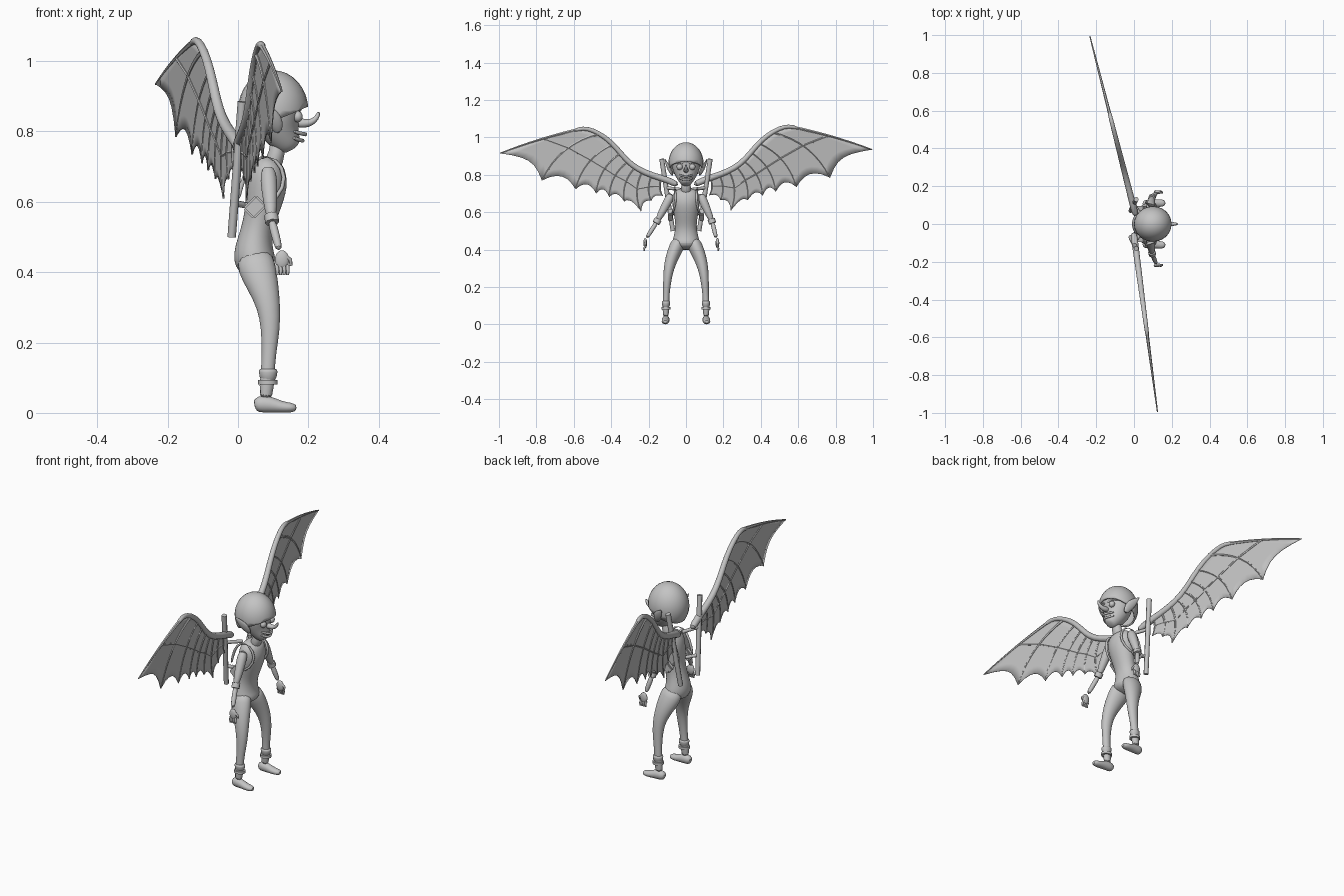
import bpy, bmesh, math
from mathutils import Vector, Matrix

if "Cube" in bpy.data.objects:
    bpy.data.objects.remove(bpy.data.objects["Cube"])

grey = bpy.data.materials.new("plain_grey")
grey.use_nodes = True
grey.diffuse_color = (0.55, 0.55, 0.55, 1)
grey.node_tree.nodes["Principled BSDF"].inputs["Base Color"].default_value = (0.55, 0.55, 0.55, 1)


def finish(bm, name, subsurf=0, solid=0, angle=50):
    bmesh.ops.recalc_face_normals(bm, faces=bm.faces)
    mesh = bpy.data.meshes.new(name)
    bm.to_mesh(mesh)
    bm.free()
    mesh.materials.append(grey)
    obj = bpy.data.objects.new(name, mesh)
    bpy.context.collection.objects.link(obj)
    if solid:
        mod = obj.modifiers.new("thickness", "SOLIDIFY")
        mod.thickness, mod.offset = solid, 0
    if subsurf:
        mod = obj.modifiers.new("smooth", "SUBSURF")
        mod.levels = mod.render_levels = subsurf
    bpy.ops.object.select_all(action='DESELECT')
    obj.select_set(True)
    bpy.context.view_layer.objects.active = obj
    bpy.ops.object.shade_smooth_by_angle(angle=math.radians(angle))
    return obj


def loft(name, sections, ref=(0, 1, 0), sides=12, subsurf=1):
    """Skin elliptical rings; each section is (centre, depth radius, width radius)."""
    bm = bmesh.new()
    centres = [Vector(s[0]) for s in sections]
    rings = []
    for i, (_, depth, width) in enumerate(sections):
        t = (centres[min(i + 1, len(centres) - 1)] - centres[max(i - 1, 0)]).normalized()
        a = Vector(ref)
        a = (a - t * a.dot(t)).normalized()
        b = a.cross(t)
        ring = []
        for k in range(sides):
            ang = math.tau * k / sides
            ring.append(bm.verts.new(centres[i] + a * width * math.cos(ang) + b * depth * math.sin(ang)))
        rings.append(ring)
    for lo, hi in zip(rings, rings[1:]):
        for k in range(sides):
            n = (k + 1) % sides
            bm.faces.new((lo[k], lo[n], hi[n], hi[k]))
    bm.faces.new(rings[0])
    bm.faces.new(rings[-1])
    return finish(bm, name, subsurf)


def tube(name, points, r0, r1, ref=(1, 0, 0), sides=8, subsurf=0):
    n = len(points) - 1
    radii = [r0 + (r1 - r0) * i / n for i in range(n + 1)]
    return loft(name, [(p, r, r) for p, r in zip(points, radii)], ref, sides, subsurf)


def ball(name, centre, scale, cut=None):
    bm = bmesh.new()
    bmesh.ops.create_uvsphere(bm, u_segments=24, v_segments=16, radius=1,
                              matrix=Matrix.Translation(centre) @ Matrix.Diagonal((*scale, 1)))
    if cut:
        bmesh.ops.bisect_plane(bm, geom=bm.verts[:] + bm.edges[:] + bm.faces[:],
                               plane_co=cut[0], plane_no=cut[1], clear_inner=True)
    return finish(bm, name, solid=0.008 if cut else 0)


def box(name, centre, size, tilt):
    bm = bmesh.new()
    bmesh.ops.create_cube(bm, size=1, matrix=Matrix.Translation(centre)
                          @ Matrix.Rotation(tilt, 4, 'Y') @ Matrix.Diagonal((*size, 1)))
    bmesh.ops.bevel(bm, geom=bm.edges[:], offset=0.005, segments=2, affect='EDGES')
    return finish(bm, name, angle=30)


# Torso and neck
loft("torso", [((0.055, 0, 0.40), 0.04, 0.04), ((0.05, 0, 0.425), 0.062, 0.078),
               ((0.043, 0, 0.46), 0.058, 0.07), ((0.053, 0, 0.52), 0.044, 0.055),
               ((0.07, 0, 0.58), 0.05, 0.064), ((0.082, 0, 0.65), 0.063, 0.077),
               ((0.085, 0, 0.70), 0.052, 0.075), ((0.1, 0, 0.725), 0.03, 0.04)], sides=16, subsurf=2)
loft("neck", [((0.095, 0, 0.7), 0.032, 0.035), ((0.112, 0, 0.735), 0.022, 0.024),
              ((0.115, 0, 0.8), 0.024, 0.026)])

# Head, cap and facial features
loft("head", [((0.155, 0, 0.748), 0.02, 0.018), ((0.148, 0, 0.76), 0.036, 0.034),
              ((0.125, 0, 0.79), 0.052, 0.055), ((0.11, 0, 0.83), 0.07, 0.075),
              ((0.104, 0, 0.88), 0.078, 0.082), ((0.108, 0, 0.93), 0.06, 0.06),
              ((0.115, 0, 0.955), 0.03, 0.03)], sides=16, subsurf=2)
ball("cap", (0.1, 0, 0.86), (0.096, 0.09, 0.11), ((0.19, 0, 0.868), (-0.4, 0, 0.92)))
tube("nose", [(0.165, 0, 0.826), (0.19, 0, 0.822), (0.21, 0, 0.826), (0.224, 0, 0.838), (0.231, 0, 0.857)],
     0.017, 0.005, ref=(0, 1, 0), subsurf=1)
for label, z, reach in (("upper_lip", 0.793, 0.196), ("lower_lip", 0.775, 0.188)):
    tube(label, [(0.155, -0.038, z + 0.008), (reach - 0.012, -0.02, z), (reach, 0, z - 0.002),
                 (reach - 0.012, 0.02, z), (0.155, 0.038, z + 0.008)], 0.006, 0.006, ref=(0, 0, 1), subsurf=1)

for side, label in ((1, "left_"), (-1, "right_")):
    ball(label + "eye", (0.17, side * 0.034, 0.842), (0.014, 0.016, 0.016))
    tube(label + "eyebrow", [(0.175, side * 0.012, 0.862), (0.172, side * 0.035, 0.868),
                             (0.15, side * 0.06, 0.862)], 0.006, 0.004, ref=(0, 0, 1))
    loft(label + "ear", [((0.115, side * 0.07, 0.795), 0.01, 0.006), ((0.11, side * 0.083, 0.82), 0.022, 0.01),
                         ((0.095, side * 0.096, 0.845), 0.024, 0.009), ((0.075, side * 0.107, 0.868), 0.012, 0.005),
                         ((0.06, side * 0.113, 0.885), 0.002, 0.002)])

    # Legs, cuffs and shoes
    loft(label + "leg", [((0.045, side * 0.035, 0.455), 0.05, 0.035), ((0.052, side * 0.05, 0.415), 0.058, 0.042),
                         ((0.072, side * 0.075, 0.36), 0.046, 0.036), ((0.088, side * 0.092, 0.30), 0.034, 0.029),
                         ((0.093, side * 0.1, 0.24), 0.028, 0.023), ((0.088, side * 0.105, 0.17), 0.021, 0.018),
                         ((0.085, side * 0.107, 0.12), 0.02, 0.018), ((0.078, side * 0.108, 0.03), 0.023, 0.019)])
    loft(label + "cuff", [((0.086, side * 0.107, 0.126), 0.027, 0.023), ((0.086, side * 0.107, 0.12), 0.028, 0.024),
                          ((0.085, side * 0.107, 0.085), 0.024, 0.02)])
    loft(label + "ankle_strap", [((0.085, side * 0.107, 0.093), 0.028, 0.025),
                                 ((0.085, side * 0.107, 0.08), 0.028, 0.025)], subsurf=0)
    loft(label + "shoe", [((0.046, side * 0.107, 0.022), 0.012, 0.012), ((0.056, side * 0.107, 0.025), 0.025, 0.021),
                          ((0.09, side * 0.108, 0.025), 0.025, 0.021), ((0.125, side * 0.11, 0.016), 0.016, 0.021),
                          ((0.153, side * 0.111, 0.015), 0.015, 0.02), ((0.167, side * 0.111, 0.014), 0.008, 0.01)])

    # Arms and hands: the right arm swings farther out
    elbow_y, hand_y = (0.14, 0.168) if side > 0 else (0.155, 0.218)
    shoulder = Vector((0.085, side * 0.075, 0.7))
    elbow = Vector((0.095, side * elbow_y, 0.55))
    wrist = Vector((0.118, side * (hand_y - 0.006), 0.46))
    upper = [shoulder.lerp(elbow, f) for f in (0, 0.25, 0.6, 1)]
    loft(label + "upper_arm", [(p, r, r) for p, r in zip(upper, (0.02, 0.026, 0.021, 0.016))])
    tube(label + "sleeve_cuff", [elbow.lerp(shoulder, 0.08), elbow.lerp(wrist, 0.1)], 0.02, 0.02)
    tube(label + "forearm", [elbow, elbow.lerp(wrist, 0.5), wrist], 0.014, 0.012, subsurf=1)
    hand = Vector((0.125, side * hand_y, 0.435))
    ball(label + "palm", hand, (0.02, 0.01, 0.027))
    for k in range(4):
        start = hand + Vector((0.01 * k - 0.015, 0, -0.015))
        tube(label + "finger_%d" % (k + 1), [start, start + Vector((0.002, side * 0.006, -0.015)),
                                             start + Vector((0.001, side * 0.004, -0.028))], 0.006, 0.004)
    tube(label + "thumb", [hand + Vector((0.01, 0, 0.01)), hand + Vector((0.024, 0, 0)),
                           hand + Vector((0.026, -side * 0.004, -0.016))], 0.007, 0.004, ref=(0, 1, 0))

    # Harness, pouch and the pole that carries the wing
    tube(label + "shoulder_strap", [(0.0, side * 0.055, 0.6), (0.015, side * 0.055, 0.68),
                                    (0.06, side * 0.06, 0.735), (0.11, side * 0.06, 0.725), (0.139, side * 0.053, 0.67),
                                    (0.115, side * 0.066, 0.61), (0.06, side * 0.078, 0.58),
                                    (0.0, side * 0.055, 0.6)], 0.007, 0.007, subsurf=1)
    box(label + "pouch", (0.048, side * 0.083, 0.585), (0.055, 0.024, 0.045), math.radians(-45))
    foot, head = Vector((-0.018, side * 0.07, 0.5)), Vector((0.012, side * 0.13, 0.885))
    tube(label + "wing_pole", [foot, head], 0.012, 0.013)
    for f in (0.25, 0.6):
        p = foot.lerp(head, f)
        tube(label + "pole_bracket", [p, Vector((0.045, side * 0.03, p.z - 0.01))], 0.009, 0.009, ref=(0, 0, 1))

    # Wing: arm bone, fan of curved fingers, cross tie and scalloped skin
    def place(s, z, side=side):
        if side > 0:
            return Vector((0.02 - 0.255 * s, s, z))
        return Vector((-0.008 + 0.133 * s, -s, z - 0.02 * s))

    bone = [(0.04, 0.745), (0.10, 0.775), (0.18, 0.8), (0.26, 0.835), (0.32, 0.885), (0.37, 0.95),
            (0.43, 1.01), (0.5, 1.05), (0.55, 1.062), (0.6, 1.048)]
    tube(label + "wing_arm", [place(*p) for p in bone], 0.02, 0.011, subsurf=1)
    fan = [((0.57, 1.055), (0.995, 0.935)), ((0.46, 1.03), (0.77, 0.785)), ((0.39, 0.97), (0.59, 0.735)),
           ((0.35, 0.92), (0.48, 0.71)), ((0.31, 0.875), (0.41, 0.69)), ((0.27, 0.845), (0.33, 0.665)),
           ((0.23, 0.825), (0.24, 0.61)), ((0.18, 0.8), (0.185, 0.665)), ((0.13, 0.785), (0.125, 0.69))]

    def along(i, v):
        a, b = Vector(fan[i][0]), Vector(fan[i][1])
        d = b - a
        ctrl = (a + b) / 2 + Vector((-d.y, d.x)) * (0.04 if i == 0 else 0.24)
        return a * (1 - v) ** 2 + ctrl * 2 * v * (1 - v) + b * v * v

    for i in range(len(fan)):
        tube(label + "wing_finger_%d" % (i + 1), [place(*along(i, v / 8)) for v in range(9)],
             0.009 if i < 2 else 0.006, 0.003, sides=6)
    tube(label + "wing_cross_tie", [place(*along(i, 0.45)) for i in range(len(fan))], 0.006, 0.004, sides=6)

    bm = bmesh.new()
    steps = 6
    for i in range(len(fan) - 1):
        rows = []
        for j in range(steps + 1):
            u = j / steps
            reach = 1 - 0.5 * u * (1 - u)
            rows.append([bm.verts.new(place(*along(i, reach * v / 8).lerp(along(i + 1, reach * v / 8), u)))
                         for v in range(9)])
        for r, q in zip(rows, rows[1:]):
            for v in range(8):
                bm.faces.new((r[v], r[v + 1], q[v + 1], q[v]))
    bmesh.ops.remove_doubles(bm, verts=bm.verts, dist=0.0002)
    finish(bm, label + "wing_skin", solid=0.003)
